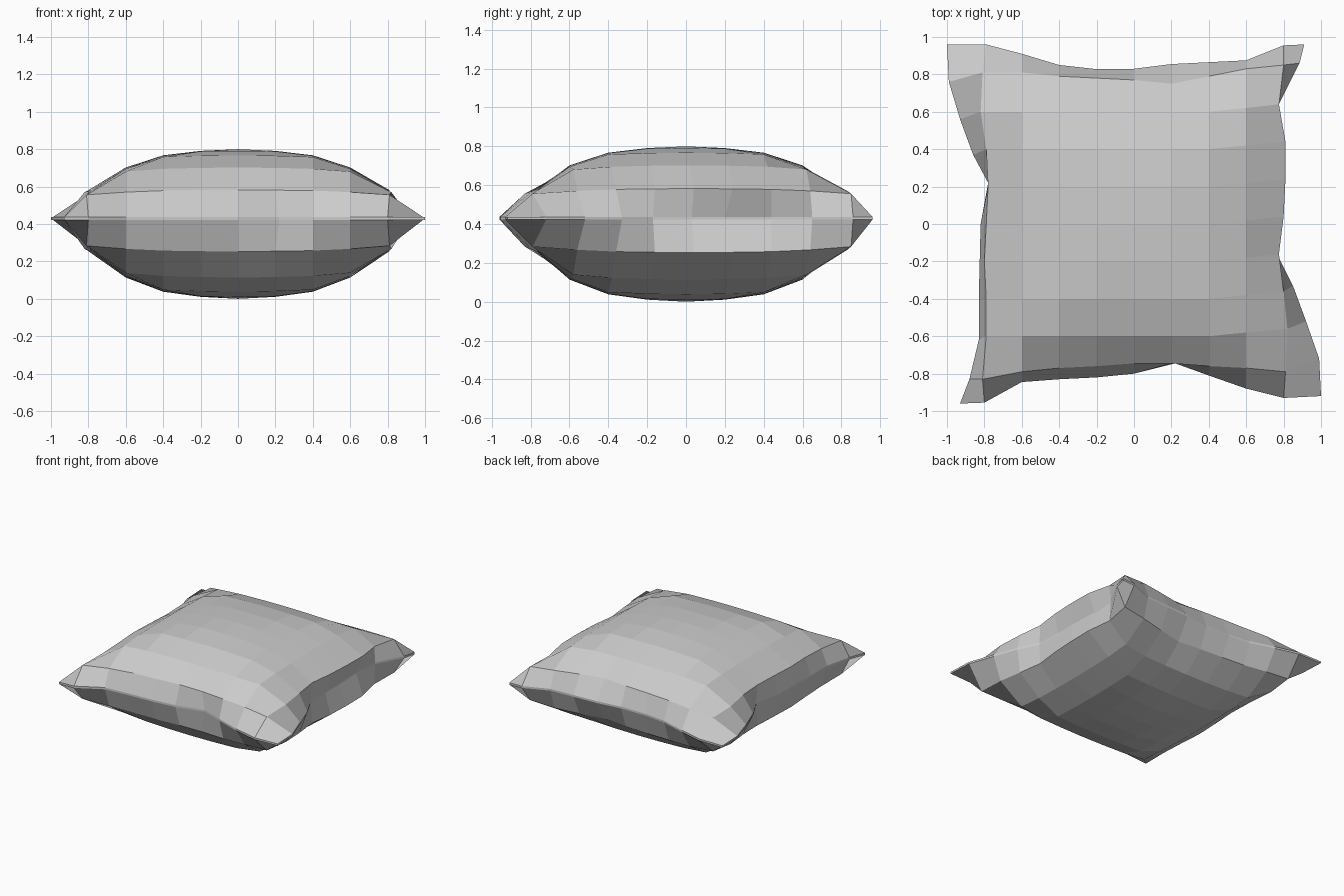
import bpy, bmesh

if "Cube" in bpy.data.objects:
    bpy.data.objects.remove(bpy.data.objects["Cube"])

N = 10
SEAM_Z = 0.43

# Seam outline (plan view): irregular, pulled in between the corners
front = [(-.93, -.96), (-.8, -.955), (-.6, -.845), (-.4, -.83), (-.2, -.82), (0, -.8),
         (.22, -.745), (.4, -.81), (.6, -.88), (.8, -.93), (1, -.92)]
back = [(-1, .96), (-.79, .96), (-.6, .91), (-.4, .85), (-.22, .83), (0, .83),
        (.2, .855), (.4, .865), (.6, .875), (.8, .955), (.91, .96)]
left = [front[0], (-.88, -.83), (-.83, -.62), (-.83, -.4), (-.825, -.2), (-.82, 0),
        (-.78, .22), (-.86, .37), (-.93, .56), (-.99, .76), back[0]]
right = [front[N], (.99, -.72), (.92, -.52), (.85, -.33), (.77, -.17), (.76, .03),
         (.76, .2), (.75, .44), (.77, .65), (.885, .86), back[N]]

# Wavy ring just inside the seam
ring_front = [-.83, -.79, -.77, -.76, -.745, -.745, -.76, -.77, -.79]
ring_back = [.81, .81, .79, .78, .77, .75, .79, .83, .85]
ring_left = [-.81, -.79, -.79, -.8, -.79, -.78, -.79, -.82, -.81]
ring_right = [.81, .82, .8, .775, .8, .81, .81, .775, .8]

# Puffiness from the centre out to the seam
puff = [1, .975, .91, .73, .4, 0]


def plan(i, j):
    """Plan position of grid point i, j."""
    if j == 0:
        return front[i]
    if j == N:
        return back[i]
    if i == 0:
        return left[j]
    if i == N:
        return right[j]
    x, y = (i - 5) * .2, (j - 5) * .2
    # grid drifts slightly backwards on the right side
    y += {8: .02, 9: .04}.get(i, 0)
    if j == 1:
        y = ring_front[i - 1]
    if j == N - 1:
        y = ring_back[i - 1]
    if i == 1:
        x = ring_left[j - 1]
    if i == N - 1:
        x = ring_right[j - 1]
    return x, y


def swell(i, j):
    a, b = puff[abs(i - 5)], puff[abs(j - 5)]
    return .7 * min(a, b) + .3 * a * b


bm = bmesh.new()


def panel(height, lip):
    """One cloth side of the pillow."""
    v = [[bm.verts.new((*plan(i, j), SEAM_Z + lip + (height - lip) * swell(i, j)))
          for j in range(N + 1)] for i in range(N + 1)]
    for i in range(N):
        for j in range(N):
            bm.faces.new((v[i][j], v[i + 1][j], v[i + 1][j + 1], v[i][j + 1]))
    return ([v[i][0] for i in range(N)] + [v[N][j] for j in range(N)] +
            [v[i][N] for i in range(N, 0, -1)] + [v[0][j] for j in range(N, 0, -1)])


# Top and bottom panels
top = panel(.37, .007)
bottom = panel(-.43, -.008)

# Thin seam strip joining them
for k in range(len(top)):
    n = (k + 1) % len(top)
    bm.faces.new((bottom[k], bottom[n], top[n], top[k]))

bmesh.ops.recalc_face_normals(bm, faces=bm.faces)
mesh = bpy.data.meshes.new("pillow")
bm.to_mesh(mesh)
bm.free()
bpy.context.collection.objects.link(bpy.data.objects.new("pillow", mesh))
